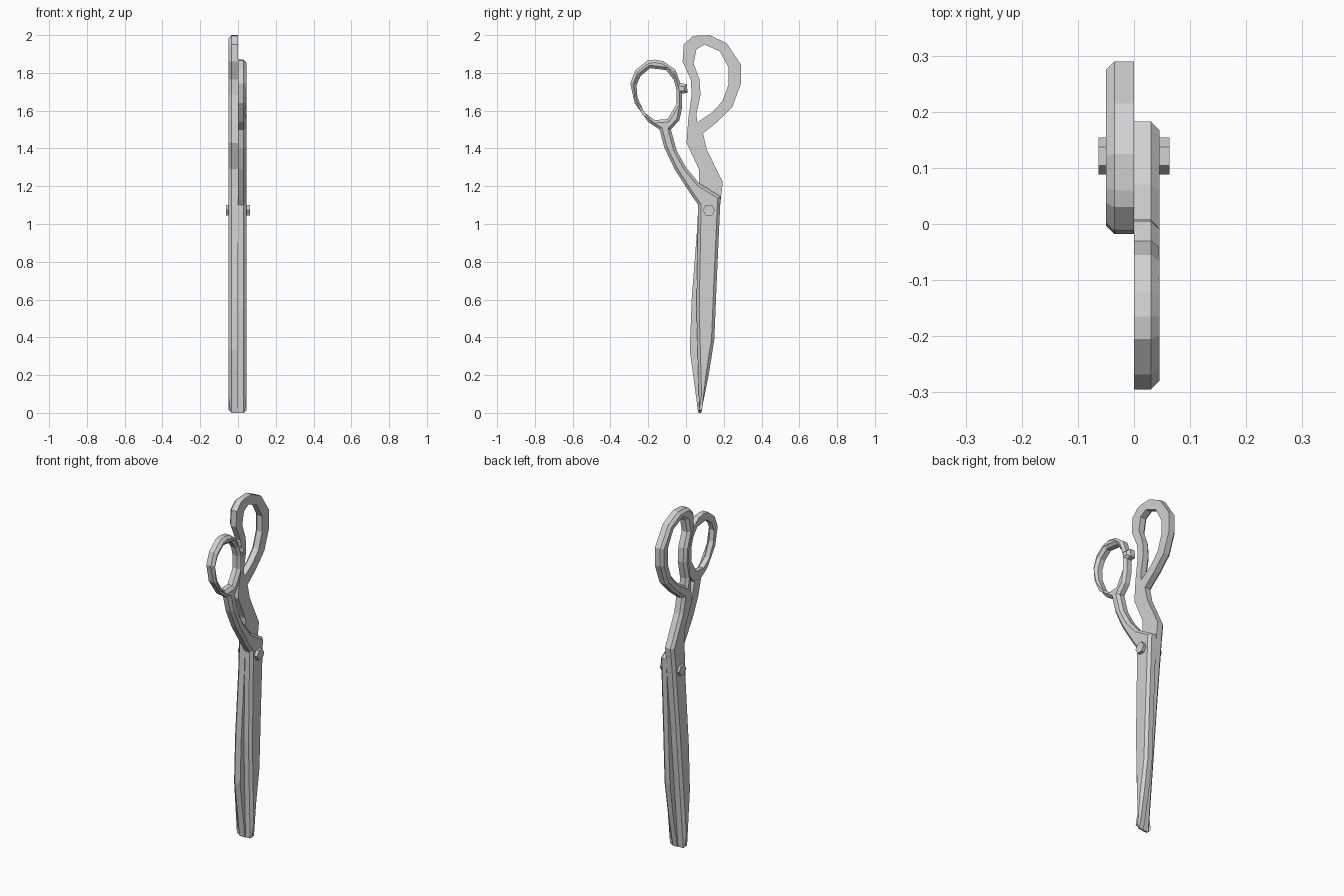
import bpy, bmesh, math
from mathutils import Vector, Matrix

cube = bpy.data.objects.get("Cube")
if cube:
    bpy.data.objects.remove(cube)

GREY = (0.64, 0.64, 0.64, 1)
steel = bpy.data.materials.new("grey steel")
steel.use_nodes = True
steel.diffuse_color = GREY
steel.node_tree.nodes["Principled BSDF"].inputs["Base Color"].default_value = GREY


def add_object(name, bm):
    bmesh.ops.recalc_face_normals(bm, faces=bm.faces[:])
    mesh = bpy.data.meshes.new(name)
    bm.to_mesh(mesh)
    bm.free()
    mesh.materials.append(steel)
    obj = bpy.data.objects.new(name, mesh)
    bpy.context.collection.objects.link(obj)
    return obj


def oriented(points, counterclockwise):
    pts = [Vector(p) for p in points]
    area = sum(a.x * b.y - b.x * a.y for a, b in zip(pts, pts[1:] + pts[:1]))
    return pts if (area > 0) == counterclockwise else pts[::-1]


def inset(pts, width):
    """Move each corner into the material on its left, with limited mitres."""
    result = []
    for i, p in enumerate(pts):
        d1 = (p - pts[i - 1]).normalized()
        d2 = (pts[(i + 1) % len(pts)] - p).normalized()
        n1, n2 = Vector((-d1.y, d1.x)), Vector((-d2.y, d2.x))
        n = (n1 + n2).normalized()
        result.append(p + n * min(width / max(n.dot(n1), 0.1), width * 1.4))
    return result


def half(name, outline, hole, thickness, bevel=0.015):
    """Flat plate in the y-z plane, pierced by a hole, bevelled on its outer side."""
    side = math.copysign(1, thickness)
    bm = bmesh.new()
    inner_edges, outer_of, walls = [], {}, []
    for pts in (oriented(outline, True), oriented(hole, False)):
        rings = [[bm.verts.new((x, p.x, p.y)) for p in ring] for x, ring in (
            (0, pts), (thickness - side * bevel, pts), (thickness, inset(pts, bevel)))]
        outer_of.update(zip(rings[0], rings[2]))
        count = len(pts)
        for i in range(count):
            j = (i + 1) % count
            inner_edges.append(bm.edges.new((rings[0][i], rings[0][j])))
            for a, b in zip(rings, rings[1:]):
                walls.append((a[i], a[j], b[j], b[i]))
    # fill the inner side, repeat it on the outer side, then close the rim
    bmesh.ops.triangle_fill(bm, use_beauty=True, edges=inner_edges)
    for face in bm.faces[:]:
        bm.faces.new([outer_of[v] for v in face.verts])
    for quad in walls:
        bm.faces.new(quad)
    return add_object(name, bm)


# Left half: blade, curved shank, small thumb loop with its stop nub
thumb_outline = [
    (.07, 0), (.08, 0), (.12, .2), (.15, .39), (.165, .75), (.183, 1.145),
    (.07, 1.215), (0, 1.3), (-.05, 1.39), (-.08, 1.5), (-.035, 1.55),
    (-.02, 1.62), (-.02, 1.69), (.008, 1.695), (.005, 1.74), (-.03, 1.745),
    (-.055, 1.815), (-.12, 1.862), (-.165, 1.87), (-.205, 1.865), (-.268, 1.815),
    (-.295, 1.745), (-.272, 1.64), (-.2, 1.54), (-.14, 1.5), (-.115, 1.405),
    (-.06, 1.29), (.02, 1.165), (.065, 1.1), (.055, .55)]
thumb_hole = [
    (-.262, 1.735), (-.24, 1.785), (-.19, 1.825), (-.105, 1.815), (-.066, 1.765),
    (-.05, 1.71), (-.05, 1.635), (-.098, 1.555), (-.165, 1.55), (-.22, 1.59),
    (-.257, 1.67)]
half("thumb_blade", thumb_outline, thumb_hole, 0.045)

# Right half: blade, shank and the long finger loop
finger_outline = [
    (.065, 0), (.075, 0), (.145, .75), (.185, 1.14), (.195, 1.22), (.11, 1.395),
    (.09, 1.48), (.165, 1.54), (.245, 1.62), (.29, 1.74), (.29, 1.845),
    (.215, 1.957), (.125, 2), (.06, 1.998), (.03, 1.99), (-.012, 1.95),
    (-.018, 1.86), (.025, 1.765), (.03, 1.685), (.012, 1.555), (.003, 1.43),
    (.068, 1.29), (.07, 1.2), (.065, 1.1), (.058, .96), (.03, .6), (.02, .33)]
finger_hole = [
    (.055, 1.925), (.098, 1.95), (.178, 1.915), (.225, 1.83), (.225, 1.74),
    (.193, 1.65), (.14, 1.592), (.06, 1.538), (.055, 1.58), (.077, 1.685),
    (.071, 1.767), (.04, 1.85)]
half("finger_blade", finger_outline, finger_hole, -0.05)

# Hexagonal pivot bolt through both halves
bm = bmesh.new()
bmesh.ops.create_cone(bm, cap_ends=True, segments=6, radius1=0.033, radius2=0.033, depth=0.127)
bmesh.ops.rotate(bm, verts=bm.verts[:], matrix=Matrix.Rotation(math.pi / 2, 3, "Y"))
# the hexagon's points lie along y
if max(v.co.y for v in bm.verts) < 0.032:
    bmesh.ops.rotate(bm, verts=bm.verts[:], matrix=Matrix.Rotation(math.pi / 6, 3, "X"))
bmesh.ops.translate(bm, verts=bm.verts[:], vec=(0, 0.121, 1.073))
add_object("pivot_bolt", bm)
